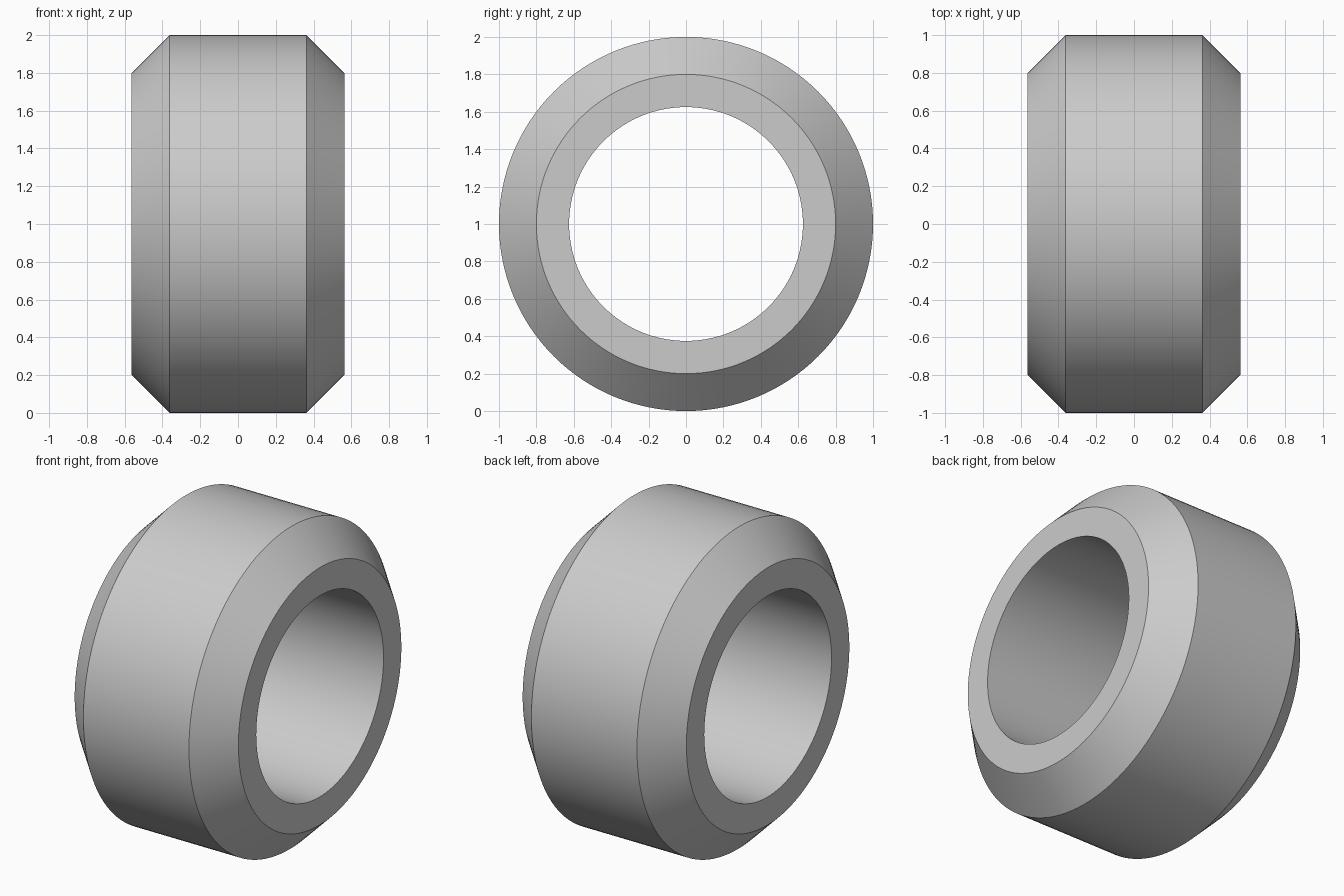
import bpy, bmesh, math
from mathutils import Matrix, Vector

cube = bpy.data.objects.get("Cube")
if cube:
    bpy.data.objects.remove(cube, do_unlink=True)

# Plain grey material
grey = bpy.data.materials.new("plain grey")
grey.use_nodes = True
colour = (0.6, 0.6, 0.6, 1)
grey.diffuse_color = colour
grey.node_tree.nodes["Principled BSDF"].inputs["Base Color"].default_value = colour

# Closed cross-section of the ring: (x along the axis, radius)
SEGMENTS = 128
RADIUS, BORE, HALF_WIDTH, CHAMFER = 1.0, 0.625, 0.563, 0.2
half = [(HALF_WIDTH, BORE), (HALF_WIDTH, RADIUS - CHAMFER), (HALF_WIDTH - CHAMFER, RADIUS)]
profile = half + [(-x, r) for x, r in reversed(half)]

# Revolve the cross-section about the x axis
bm = bmesh.new()
loops = []
for i in range(SEGMENTS):
    turn = Matrix.Rotation(math.tau * i / SEGMENTS, 3, 'X')
    loops.append([bm.verts.new(turn @ Vector((x, 0, r)) + Vector((0, 0, RADIUS)))
                  for x, r in profile])
count = len(profile)
for i in range(SEGMENTS):
    a, b = loops[i], loops[(i + 1) % SEGMENTS]
    for j in range(count):
        k = (j + 1) % count
        bm.faces.new((a[j], a[k], b[k], b[j]))
bmesh.ops.recalc_face_normals(bm, faces=bm.faces)
mesh = bpy.data.meshes.new("chamfered_ring")
bm.to_mesh(mesh)
bm.free()
mesh.materials.append(grey)

ring = bpy.data.objects.new("chamfered_ring", mesh)
bpy.context.collection.objects.link(ring)

# Smooth round walls, crisp chamfer edges
bpy.ops.object.select_all(action='DESELECT')
ring.select_set(True)
bpy.context.view_layer.objects.active = ring
bpy.ops.object.shade_smooth_by_angle(angle=math.radians(30))
